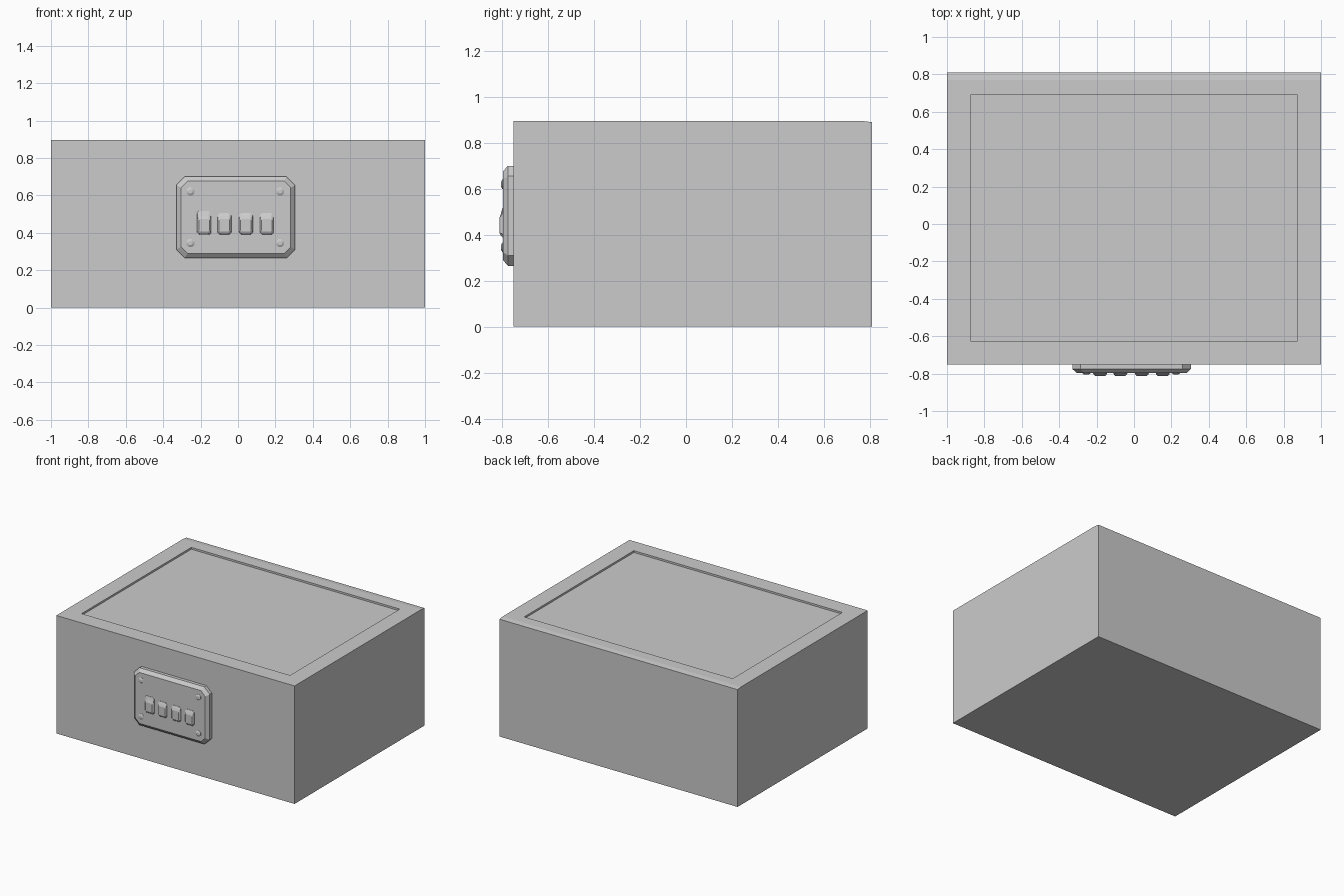
import bpy, bmesh, math

if "Cube" in bpy.data.objects:
    bpy.data.objects.remove(bpy.data.objects["Cube"])


def loft(name, rings):
    """Join matching rings of points and cap both ends."""
    bm = bmesh.new()
    loops = [[bm.verts.new(p) for p in ring] for ring in rings]
    n = len(loops[0])
    for a, b in zip(loops, loops[1:]):
        for i in range(n):
            j = (i + 1) % n
            bm.faces.new((a[i], a[j], b[j], b[i]))
    bm.faces.new(loops[0])
    bm.faces.new(loops[-1])
    bmesh.ops.recalc_face_normals(bm, faces=bm.faces[:])
    mesh = bpy.data.meshes.new(name)
    bm.to_mesh(mesh)
    bm.free()
    obj = bpy.data.objects.new(name, mesh)
    bpy.context.collection.objects.link(obj)
    return obj


def rect(x0, x1, y0, y1, z):
    return [(x0, y0, z), (x1, y0, z), (x1, y1, z), (x0, y1, z)]


def octagon(x0, x1, z0, z1, c, y):
    """Rectangle with cut corners, facing the front."""
    return [(x, y, z) for x, z in (
        (x0 + c, z0), (x1 - c, z0), (x1, z0 + c), (x1, z1 - c),
        (x1 - c, z1), (x0 + c, z1), (x0, z1 - c), (x0, z0 + c))]


def disc(x, z, r, y, sides=8):
    return [(x + r * math.cos(2 * math.pi * (i + .5) / sides), y,
             z + r * math.sin(2 * math.pi * (i + .5) / sides))
            for i in range(sides)]


# Box body with a shallow sunken lid panel
top = 0.895
loft("box_body", [
    rect(-1, 1, -.75, .81, 0),
    rect(-1, 1, -.75, .81, top - .005),
    rect(-1, 1, -.75, .77, top),
    rect(-.875, .875, -.625, .69, top),
    rect(-.875, .875, -.625, .69, top - .014)])

# Lock plate with cut corners and a sloped rim
loft("lock_plate", [
    octagon(-.33, .305, .265, .70, .045, -.745),
    octagon(-.33, .305, .265, .70, .045, -.775),
    octagon(-.305, .282, .29, .676, .035, -.797)])

# Corner screws
for x in (-.255, .225):
    for z in (.345, .62):
        loft("plate_screw", [disc(x, z, .023, -.79), disc(x, z, .023, -.799),
                             disc(x, z, .012, -.805)])

# Four number wheels, the first one with a wider foot
for i, x in enumerate((-.181, -.073, .042, .154)):
    extra = .015 if i == 0 else 0
    loft("number_wheel", [
        octagon(x - .037 - extra, x + .037, .389 - extra, .507 + extra * .8, .012, -.79),
        octagon(x - .037, x + .037, .391, .505 + extra * .8, .012, -.799),
        octagon(x - .034, x + .034, .397, .49, .010, -.806),
        octagon(x - .028, x + .028, .408, .474, .006, -.812)])
